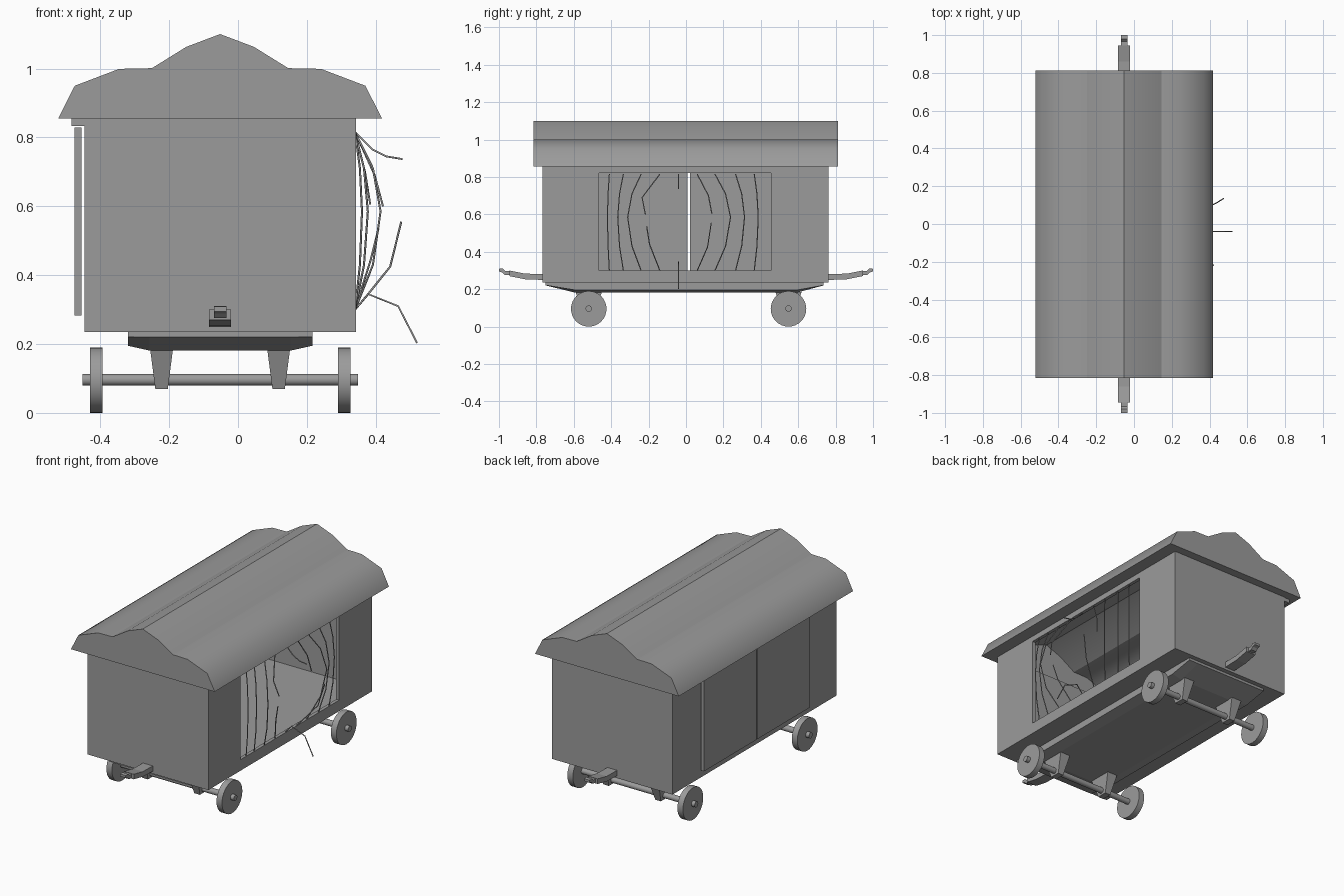
import bpy, bmesh, math
from mathutils import Matrix

if "Cube" in bpy.data.objects:
    bpy.data.objects.remove(bpy.data.objects["Cube"])

CX = -0.052  # centre line of the wagon
GREY = bpy.data.materials.new("dark_grey")
GREY.diffuse_color = (0.33, 0.33, 0.33, 1)
GREY.use_nodes = True
GREY.node_tree.nodes["Principled BSDF"].inputs["Base Color"].default_value = GREY.diffuse_color


def make(name, bm):
    bmesh.ops.recalc_face_normals(bm, faces=bm.faces)
    me = bpy.data.meshes.new(name)
    bm.to_mesh(me)
    bm.free()
    me.materials.append(GREY)
    ob = bpy.data.objects.new(name, me)
    bpy.context.collection.objects.link(ob)
    return ob


def box_bm(x0, x1, y0, y1, z0, z1):
    bm = bmesh.new()
    m = Matrix.Translation(((x0 + x1) / 2, (y0 + y1) / 2, (z0 + z1) / 2)) @ \
        Matrix.Diagonal((x1 - x0, y1 - y0, z1 - z0, 1))
    bmesh.ops.create_cube(bm, size=1, matrix=m)
    return bm


def box(name, *dims):
    return make(name, box_bm(*dims))


def loft(name, rings):
    bm = bmesh.new()
    vs = [[bm.verts.new(p) for p in r] for r in rings]
    n = len(rings[0])
    for a, b in zip(vs, vs[1:]):
        for i in range(n):
            j = (i + 1) % n
            bm.faces.new((a[i], a[j], b[j], b[i]))
    bm.faces.new(vs[0])
    bm.faces.new(vs[-1])
    return make(name, bm)


def cylinder(name, r, x0, x1, y, z, seg):
    bm = bmesh.new()
    m = Matrix.Translation(((x0 + x1) / 2, y, z)) @ Matrix.Rotation(math.pi / 2, 4, 'Y')
    bmesh.ops.create_cone(bm, cap_ends=True, segments=seg, radius1=r, radius2=r,
                          depth=x1 - x0, matrix=m)
    ob = make(name, bm)
    bpy.ops.object.select_all(action='DESELECT')
    ob.select_set(True)
    bpy.context.view_layer.objects.active = ob
    bpy.ops.object.shade_smooth_by_angle(angle=math.radians(35))
    return ob


# hollow wagon body, open at the top, with a side opening cut through both walls
bm = box_bm(-0.446, 0.343, -0.767, 0.763, 0.235, 0.857)
bm.faces.ensure_lookup_table()
top = max(bm.faces, key=lambda f: f.calc_center_median().z)
bmesh.ops.delete(bm, geom=[top], context='FACES_ONLY')
body = make("wagon_body", bm)
shell = body.modifiers.new("walls", 'SOLIDIFY')
shell.thickness = 0.02
shell.offset = -1
shell.use_even_offset = True
cutter = box("opening_cutter", -0.6, 0.6, -0.465, 0.455, 0.300, 0.822)
cutter.hide_render = True
cutter.display_type = 'WIRE'
cut = body.modifiers.new("opening", 'BOOLEAN')
cut.operation = 'DIFFERENCE'
cut.object = cutter
cut.solver = 'EXACT'

# roof: smooth halves meeting at a sharp ridge, gable ends, soffit around the body
half = [(0.470, 0.855), (0.422, 0.950), (0.293, 0.999), (0.198, 1.001), (0.098, 1.063), (0, 1.1)]
Y0, Y1 = -0.815, 0.813
bm = bmesh.new()
for s in (-1, 1):
    for part in (half[:4], half[3:]):  # crease where the raised centre begins
        rows = [[bm.verts.new((CX + s * x, y, z)) for y in (Y0, Y1)] for x, z in part]
        for a, b in zip(rows, rows[1:]):
            bm.faces.new((a[0], a[1], b[1], b[0])).smooth = True
ends = half + [(-x, z) for x, z in half[-2::-1]]
for y in (Y0, Y1):
    bm.faces.new([bm.verts.new((CX + x, y, z)) for x, z in ends])
outer = [(CX - 0.47, Y0), (CX + 0.47, Y0), (CX + 0.47, Y1), (CX - 0.47, Y1)]
inner = [(-0.44, -0.76), (0.336, -0.76), (0.336, 0.757), (-0.44, 0.757)]
vo = [bm.verts.new((x, y, 0.855)) for x, y in outer]
vi = [bm.verts.new((x, y, 0.855)) for x, y in inner]
for i in range(4):
    bm.faces.new((vo[i], vi[i], vi[(i + 1) % 4], vo[(i + 1) % 4]))
bm.normal_update()
for f in bm.faces:  # slopes face up, soffit faces down, gables face out
    n, c = f.normal, f.calc_center_median()
    if abs(n.y) > 0.9:
        flip = n.y * c.y < 0
    else:
        flip = (n.z > 0) == (c.z < 0.856)
    if flip:
        f.normal_flip()
me = bpy.data.meshes.new("roof")
bm.to_mesh(me)
bm.free()
me.materials.append(GREY)
bpy.context.collection.objects.link(bpy.data.objects.new("roof", me))

# sliding doors on the left side and their rail
box("sliding_door_back", -0.475, -0.454, 0.021, 0.510, 0.283, 0.829)
box("sliding_door_front", -0.475, -0.454, -0.480, 0.009, 0.283, 0.829)
box("door_rail", -0.484, -0.446, -0.765, 0.76, 0.833, 0.856)

# chassis tray with sloping ends
rings = []
for y, zs, zb in ((-0.75, 0.221, 0.22), (-0.59, 0.195, 0.181), (0.59, 0.195, 0.181), (0.735, 0.221, 0.22)):
    rings.append([(CX - 0.268, y, 0.236), (CX - 0.268, y, zs), (CX - 0.205, y, zb),
                  (CX + 0.205, y, zb), (CX + 0.268, y, zs), (CX + 0.268, y, 0.236)])
loft("chassis", rings)

# wheel sets: axle, two wheels and two tapered axle brackets each
for tag, y in (("front", -0.520), ("back", 0.548)):
    cylinder(f"{tag}_axle", 0.017, CX - 0.4, CX + 0.4, y, 0.096, 16)
    for side, s in (("left", -1), ("right", 1)):
        x = CX + s * 0.360
        cylinder(f"{tag}_{side}_wheel", 0.095, x - 0.018, x + 0.018, y, 0.095, 32)
        bx = CX + s * 0.170
        loft(f"{tag}_{side}_axle_bracket",
             [[(bx + i * w, y + j * d, z) for i, j in ((-1, -1), (1, -1), (1, 1), (-1, 1))]
              for w, d, z in ((0.033, 0.07, 0.184), (0.018, 0.03, 0.069))])

# couplers at both ends: wide arm and narrow hooked tip
arm = [(0.755, 0.281), (0.86, 0.283), (0.945, 0.300), (0.945, 0.270), (0.86, 0.253), (0.755, 0.249)]
tip = [(0.935, 0.298), (0.965, 0.297), (0.98, 0.311), (1.0, 0.309), (1.0, 0.295),
       (0.982, 0.289), (0.968, 0.276), (0.935, 0.276)]
for tag, s in (("front", -1), ("back", 1)):
    for part, prof, w in (("coupler_arm", arm, 0.032), ("coupler_hook", tip, 0.018)):
        loft(f"{tag}_{part}", [[(x, s * y, z) for y, z in prof] for x in (CX - w, CX + w)])

# window bars, bent outwards; the middle ones are broken
bars = []
TOP = 0.815
for y, by, bx in ((-0.41, -0.42, 0.360), (-0.335, -0.365, 0.377), (-0.24, -0.312, 0.414),
                  (0.155, 0.238, 0.414), (0.265, 0.313, 0.377), (0.365, 0.386, 0.360)):
    sy, sx = y + 0.68 * (by - y), 0.34 + 0.7 * (bx - 0.34)
    bars.append([(0.34, y, TOP), (sx, sy, 0.71), (bx, by, 0.585), (sx, sy, 0.43), (0.34, y, 0.3)])
bars += [
    [(0.34, -0.14, TOP), (0.397, -0.235, 0.69), (0.421, -0.217, 0.6)],
    [(0.34, -0.14, 0.3), (0.384, -0.195, 0.44), (0.408, -0.21, 0.535)],
    [(0.34, -0.04, TOP), (0.39, -0.04, 0.765), (0.43, -0.04, 0.745), (0.478, -0.04, 0.737)],
    [(0.34, -0.04, 0.3), (0.378, -0.04, 0.345), (0.465, -0.04, 0.31), (0.52, -0.04, 0.203)],
    [(0.34, 0.06, TOP), (0.369, 0.12, 0.7), (0.384, 0.138, 0.605)],
    [(0.34, 0.06, 0.3), (0.378, 0.08, 0.345), (0.442, 0.115, 0.425), (0.474, 0.135, 0.555)],
]
cu = bpy.data.curves.new("bent_bars", 'CURVE')
cu.dimensions = '3D'
cu.bevel_depth = 0.003
cu.bevel_resolution = 1
cu.use_fill_caps = True
cu.materials.append(GREY)
for pts in bars:
    sp = cu.splines.new('POLY')
    sp.points.add(len(pts) - 1)
    for p, co in zip(sp.points, pts):
        p.co = (*co, 1)
bpy.context.collection.objects.link(bpy.data.objects.new("bent_bars", cu))
